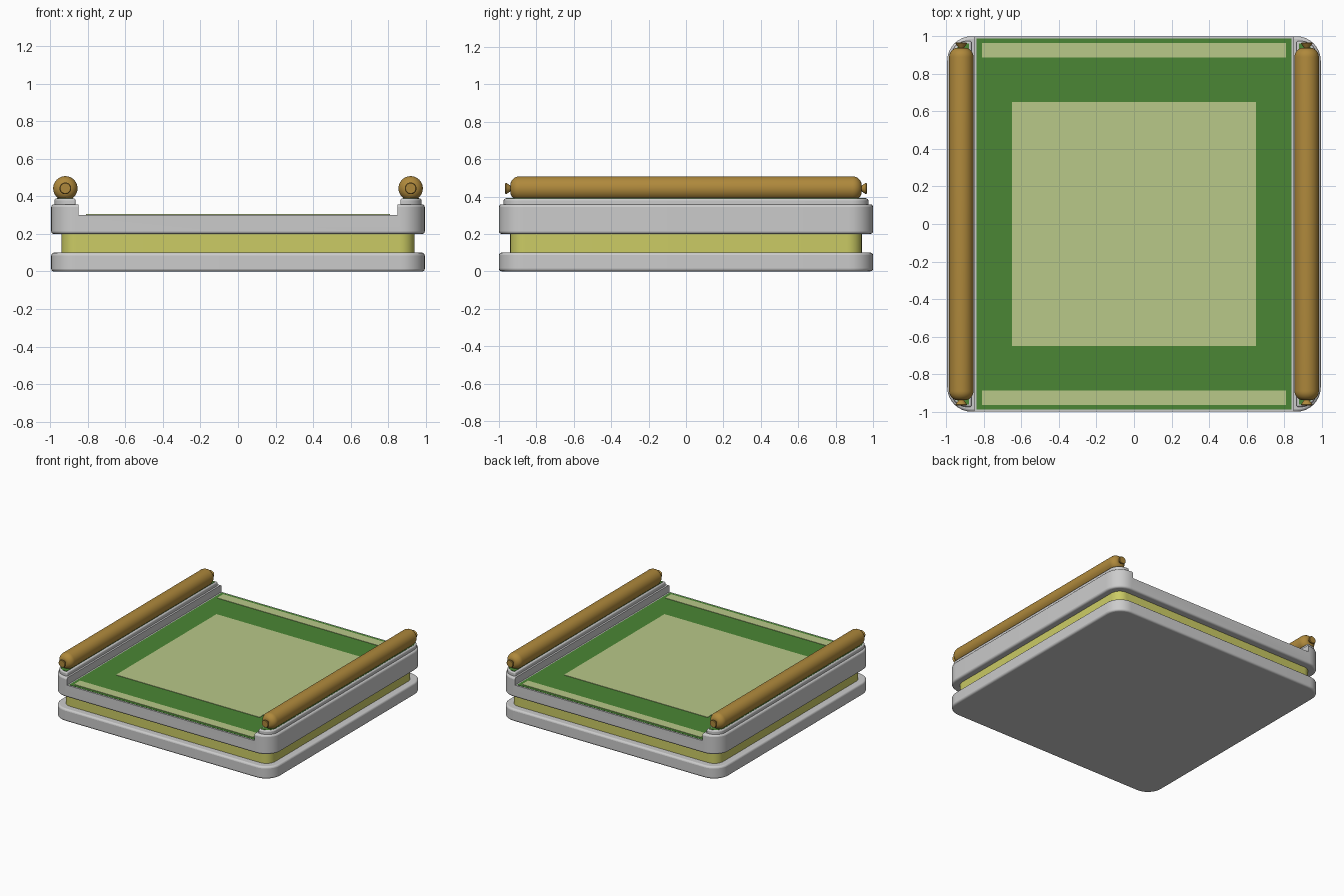
import bpy, bmesh
from math import sin, cos, pi

if "Cube" in bpy.data.objects:
    bpy.data.objects.remove(bpy.data.objects["Cube"])


def material(name, rgb):
    m = bpy.data.materials.new(name)
    m.diffuse_color = (*rgb, 1)
    m.use_nodes = True
    m.node_tree.nodes["Principled BSDF"].inputs["Base Color"].default_value = m.diffuse_color
    return m


GREEN = material("grass_green", (0.07, 0.24, 0.035))
PALE = material("pale_green", (0.48, 0.58, 0.25))
YELLOW = material("filling_yellow", (0.60, 0.60, 0.13))
BROWN = material("sausage_brown", (0.43, 0.25, 0.045))


def finish(bm, name, mat=None):
    bmesh.ops.recalc_face_normals(bm, faces=bm.faces)
    me = bpy.data.meshes.new(name)
    bm.to_mesh(me)
    bm.free()
    ob = bpy.data.objects.new(name, me)
    bpy.context.collection.objects.link(ob)
    if mat:
        me.materials.append(mat)
    return ob


def slab(name, x, y, z, radii=(0, 0, 0, 0), mat=None):
    """Extruded rectangle; radii run +x+y, -x+y, -x-y, +x-y."""
    bm = bmesh.new()
    pts = []
    signs = ((1, 1), (-1, 1), (-1, -1), (1, -1))
    for i, ((sx, sy), r) in enumerate(zip(signs, radii)):
        px, py = x[sx > 0], y[sy > 0]
        n = 8 if r else 0
        for k in range(n + 1):
            a = (i + k / max(n, 1)) * pi / 2
            pts.append((px - sx * r + r * cos(a), py - sy * r + r * sin(a), z[0]))
    face = bm.faces.new([bm.verts.new(p) for p in pts])
    top = bmesh.ops.extrude_face_region(bm, geom=[face])["geom"]
    bmesh.ops.translate(bm, vec=(0, 0, z[1] - z[0]),
                        verts=[v for v in top if isinstance(v, bmesh.types.BMVert)])
    return finish(bm, name, mat)


def smooth(ob):
    bpy.ops.object.select_all(action='DESELECT')
    bpy.context.view_layer.objects.active = ob
    ob.select_set(True)
    bpy.ops.object.shade_smooth_by_angle(angle=0.6)


def bevel(ob, width):
    m = ob.modifiers.new("bevel", 'BEVEL')
    m.width, m.segments, m.limit_method = width, 3, 'ANGLE'
    m.angle_limit = 0.8


def mirror_x(ob):
    ob.modifiers.new("mirror", 'MIRROR')


# Bottom slab and yellow filling
base = slab("bottom_slab", (-.995, .995), (-1, 1), (0, .1), (.13,) * 4)
bevel(base, .014)
smooth(base)
core = slab("yellow_filling", (-.94, .94), (-.94, .94), (.09, .21), (.08,) * 4, YELLOW)
smooth(core)

# Top slab with its middle cut down between the side curbs
upper = slab("top_slab", (-.995, .995), (-1, 1), (.2, .358), (.13,) * 4)
bevel(upper, .014)
cutter = slab("recess_cutter", (-.85, .85), (-1.2, 1.2), (.3, .6))
cutter.hide_render = True
cutter.hide_viewport = True
cutter.display_type = 'WIRE'
cut = upper.modifiers.new("recess", 'BOOLEAN')
cut.object, cut.operation, cut.solver = cutter, 'DIFFERENCE', 'EXACT'
smooth(upper)

# Raised ridge on each curb with a green inlay
ridge = slab("curb_ridge", (.865, .978), (-.975, .975), (.34, .389), (.09, 0, 0, .09))
bevel(ridge, .01)
smooth(ridge)
mirror_x(ridge)
inlay = slab("curb_inlay", (.88, .965), (-.962, .962), (.38, .391), (.075, 0, 0, .075), GREEN)
mirror_x(inlay)

# Green field with pale centre and end strips
slab("green_field", (-.838, .838), (-.988, .988), (.295, .302), mat=GREEN)
slab("centre_panel", (-.65, .65), (-.65, .65), (.298, .305), mat=PALE)
for label, s in (("front", -1), ("back", 1)):
    slab(label + "_strip", (-.81, .81), tuple(sorted((s * .887, s * .965))), (.298, .305), mat=PALE)

# Sausages: half profile (radius, y) spun around the y axis
R, E, C = .065, .94, .05
half = [(0, .967), (.027, .967), (.031, .962), (.014, .937)]
half += [(R - C + C * sin(a), E - C + C * cos(a)) for a in [k * pi / 14 for k in range(1, 8)]]
profile = half + [(r, -y) for r, y in reversed(half)]
bm = bmesh.new()
verts = [bm.verts.new((.92 + r, y, .443)) for r, y in profile]
edges = [bm.edges.new(p) for p in zip(verts, verts[1:])]
bmesh.ops.spin(bm, geom=verts + edges, cent=(.92, 0, .443), axis=(0, 1, 0),
               angle=2 * pi, steps=32, use_merge=True)
bmesh.ops.remove_doubles(bm, verts=bm.verts, dist=1e-5)
sausage = finish(bm, "sausage_rail", BROWN)
smooth(sausage)
mirror_x(sausage)
